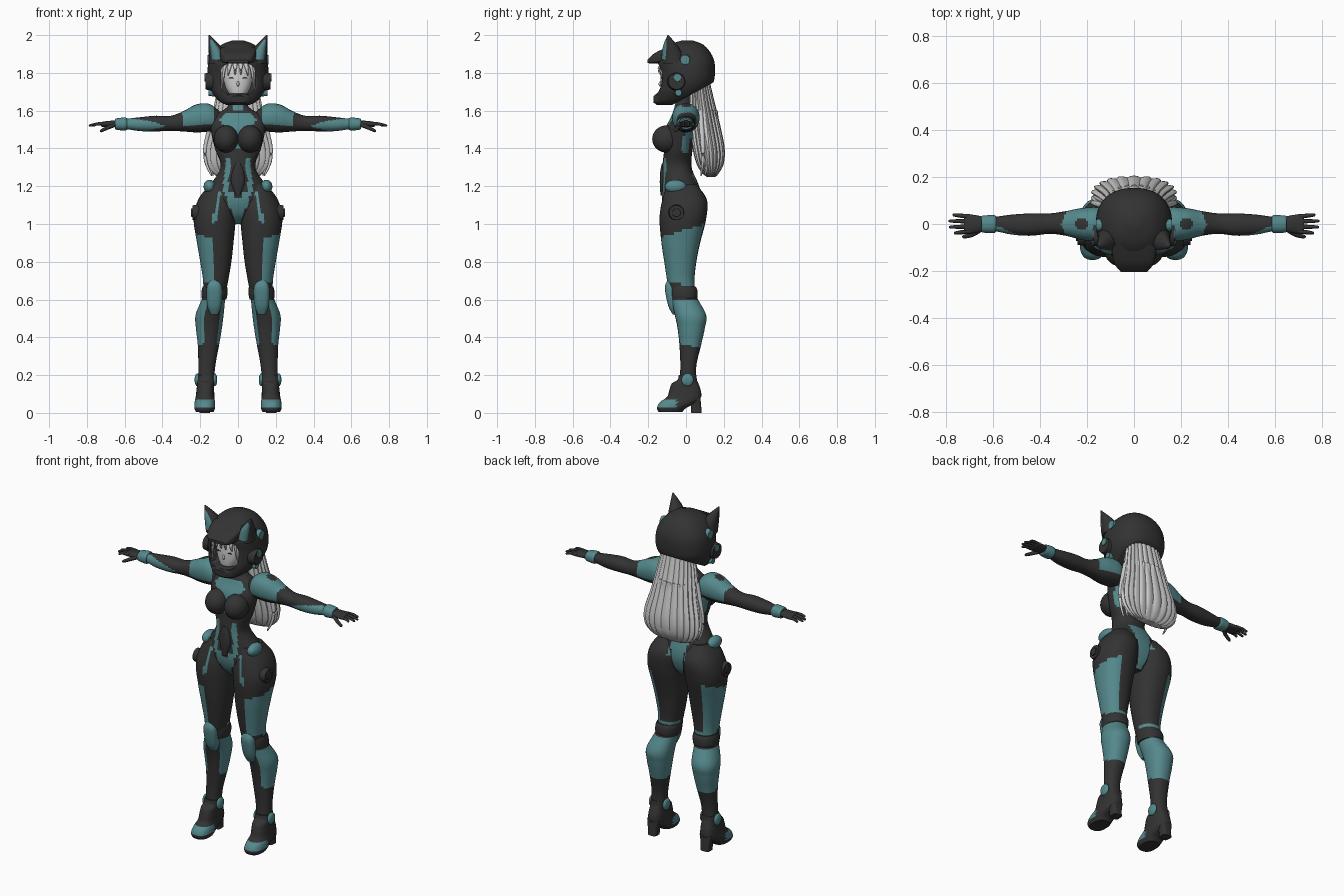
import bpy, bmesh, math
from mathutils import Vector, Matrix

if "Cube" in bpy.data.objects:
    bpy.data.objects.remove(bpy.data.objects["Cube"])


def make_material(name, colour):
    mat = bpy.data.materials.new(name)
    mat.use_nodes = True
    mat.diffuse_color = (*colour, 1)
    mat.node_tree.nodes["Principled BSDF"].inputs["Base Color"].default_value = (*colour, 1)
    return mat


MATERIALS = [make_material("dark suit", (.033, .033, .034)),
             make_material("teal armour", (.09, .25, .265)),
             make_material("pale hair and skin", (.6, .6, .6))]
DARK, TEAL, PALE = range(3)
AXES = {"x": lambda t, a, b: (t, a, b), "y": lambda t, a, b: (a, t, b), "z": lambda t, a, b: (a, b, t)}


def finish(name, bm, paint=DARK, mirror=False, angle=40):
    """Turn a bmesh into a shaded object; paint is a colour or a rule on centre and normal."""
    bmesh.ops.recalc_face_normals(bm, faces=bm.faces[:])
    bm.normal_update()
    for face in bm.faces:
        face.material_index = paint(face.calc_center_median(), face.normal) if callable(paint) else paint
    mesh = bpy.data.meshes.new(name)
    bm.to_mesh(mesh)
    bm.free()
    for mat in MATERIALS:
        mesh.materials.append(mat)
    mesh.shade_smooth()
    mesh.set_sharp_from_angle(angle=math.radians(angle))
    obj = bpy.data.objects.new(name, mesh)
    bpy.context.scene.collection.objects.link(obj)
    if mirror:
        mod = obj.modifiers.new("Mirror", "MIRROR")
        mod.use_mirror_merge = False
    return obj


def spline(rows, steps):
    """Smooth the rows with a Catmull-Rom curve."""
    rows = [Vector(r) for r in rows]
    padded = [rows[0]] + rows + [rows[-1]]
    out = []
    for p, q, r, s in zip(padded, padded[1:], padded[2:], padded[3:]):
        for i in range(steps):
            u = i / steps
            out.append(q + (r - p) * (u / 2) + (p * 2 - q * 5 + r * 4 - s) * (u * u / 2)
                       + (q * 3 - p - r * 3 + s) * (u ** 3 / 2))
    return out + [rows[-1]]


def loft_mesh(rows, axis="z", sides=40, steps=6, power=2.2, flutes=0):
    """Rows hold: position, low and high on the first cross axis, low and high on the second."""
    bm = bmesh.new()
    rings = []
    for t, a0, a1, b0, b1 in spline(rows, steps):
        ring = []
        for i in range(sides):
            ang = math.tau * i / sides
            c, s = math.cos(ang), math.sin(ang)
            wave = 1 + .09 * (abs(math.sin(ang * flutes)) - 1) if flutes else 1
            a = (a0 + a1) / 2 + (a1 - a0) / 2 * wave * math.copysign(abs(c) ** (2 / power), c)
            b = (b0 + b1) / 2 + (b1 - b0) / 2 * wave * math.copysign(abs(s) ** (2 / power), s)
            ring.append(bm.verts.new(AXES[axis](t, a, b)))
        rings.append(ring)
    for low, high in zip(rings, rings[1:]):
        for i in range(sides):
            j = (i + 1) % sides
            bm.faces.new((low[i], low[j], high[j], high[i]))
    bm.faces.new(rings[0])
    bm.faces.new(rings[-1])
    return bm


def loft(name, rows, paint=DARK, mirror=False, **kw):
    return finish(name, loft_mesh(rows, **kw), paint, mirror)


def even(rows):
    """Rows with one half width instead of two sides."""
    return [(t, -w, w, b0, b1) for t, w, b0, b1 in rows]


def ball(name, loc, size, paint, mirror=True):
    bm = bmesh.new()
    bmesh.ops.create_uvsphere(bm, u_segments=28, v_segments=18, radius=1,
                              matrix=Matrix.Translation(loc) @ Matrix.Diagonal((*size, 1)))
    return finish(name, bm, paint, mirror)


def disc(name, loc, radius, depth, paint):
    bm = bmesh.new()
    bmesh.ops.create_cone(bm, cap_ends=True, segments=28, radius1=radius, radius2=radius * .85, depth=depth,
                          matrix=Matrix.Translation(loc) @ Matrix.Rotation(math.pi / 2, 4, "Y"))
    return finish(name, bm, paint, True)


def strand(name, points, radius, paint, mirror=True, tip=.6):
    """Round tapering rod through the points."""
    bm = bmesh.new()
    path = spline(points, 5)
    rings = []
    for i, p in enumerate(path):
        way = (path[min(i + 1, len(path) - 1)] - path[max(i - 1, 0)]).to_track_quat("Z", "Y")
        u = i / (len(path) - 1)
        r = radius * (1 + (tip - 1) * u) * (.5 if i == len(path) - 1 else 1)
        rings.append([bm.verts.new(p + way @ Vector((r * math.cos(k * math.tau / 10), r * math.sin(k * math.tau / 10), 0)))
                      for k in range(10)])
    for low, high in zip(rings, rings[1:]):
        for k in range(10):
            bm.faces.new((low[k], low[k - 9], high[k - 9], high[k]))
    bm.faces.new(rings[0])
    bm.faces.new(rings[-1])
    return finish(name, bm, paint, mirror, 50)


# Torso and neck
def torso_paint(c, n):
    x, z = abs(c.x), c.z
    if c.y < -.02:
        chest = 1.5 < z < 1.585 and x < .1 - abs(z - 1.55)
        line = 1.4 < z < 1.5 and x < .012
        belly = 1.17 < z < 1.35 and abs(x - .055 + (z - 1.3) * .1) < .013
        groin = z < 1.17 and x < .02 + .35 * (z - 1.02) and x > .5 * (z - 1.12)
        collar = 1.6 < z < 1.64 and x < .028
        return TEAL if chest or line or belly or groin or collar else DARK
    side = 1.38 < z < 1.47 and abs(n.x) > .5
    blade = 1.45 < z < 1.59 and .05 < x < .13 and c.y > 0
    tail = z < 1.26 and x < .02 + .2 * (z - 1.02) and c.y > 0
    return TEAL if side or blade or tail else DARK


loft("torso", even([(1, .04, -.05, .04), (1.05, .12, -.1, .07), (1.12, .175, -.125, .085), (1.2, .15, -.125, .07),
                    (1.3, .092, -.125, .03), (1.4, .122, -.115, .035), (1.5, .145, -.11, .045),
                    (1.565, .145, -.08, .045), (1.605, .075, -.065, .035), (1.64, .048, -.058, .03),
                    (1.72, .048, -.055, .03)]), torso_paint, sides=64, steps=8)
ball("bust", (.063, -.102, 1.45), (.066, .077, .072), DARK)
loft("belly_plate", even([(1.15, .012, -.135, -.1), (1.22, .036, -.139, -.1), (1.28, .03, -.136, -.1),
                          (1.32, .015, -.128, -.1)]), DARK)


# Legs
def leg_paint(c, n):
    z = c.z
    thigh = .69 < z < .97 + c.y * .3 and n.x > (.12 if n.y < 0 else .3)
    stripe = 1 < z < 1.17 and n.y < -.3 and abs(c.x - .11 + (z - 1.1) * .2) < .01
    calf = .36 - c.y * .2 < z < .6 and (n.x > .3 or n.y > .15 or n.x < -.75)
    band = .675 < z < .695 and n.y > 0
    seat = 1.12 < z and c.x < .06 and n.y > .2
    return TEAL if thigh or stripe or calf or band or seat else DARK


loft("legs", [(1.21, .05, .15, -.1, .055), (1.13, .012, .21, -.125, .11), (1.03, .012, .235, -.14, .107),
              (.9, .024, .217, -.13, .075), (.8, .035, .2, -.115, .055), (.7, .052, .185, -.1, .045),
              (.62, .066, .187, -.085, .055), (.52, .076, .224, -.06, .106), (.45, .085, .223, -.045, .1),
              (.36, .1, .213, -.035, .08), (.25, .12, .21, -.03, .055), (.15, .128, .212, -.035, .055)],
     leg_paint, True, sides=56, steps=9)
loft("knee_plates", [(.52, .105, .145, -.07, -.03), (.57, .088, .163, -.095, -.02), (.66, .084, .166, -.112, -.03),
                     (.7, .1, .15, -.1, -.05)], TEAL, True, power=3)
loft("knee_bands", [(.6, .062, .19, -.08, .058), (.62, .057, .194, -.085, .062), (.65, .055, .192, -.088, .06),
                    (.67, .058, .186, -.085, .05)], DARK, True)
ball("hip_plates", (.15, -.055, 1.198), (.032, .057, .036), TEAL)
disc("hip_pods", (.223, -.05, 1.06), .045, .036, DARK)
disc("hip_pod_caps", (.238, -.05, 1.06), .025, .02, DARK)


# Boots
def boot_paint(c, n):
    return TEAL if c.y < -.05 and .028 < c.z < .068 and n.z > -.2 else DARK


loft("boots", [(.004, .13, .222, -.145, -.02), (.025, .122, .231, -.153, 0), (.055, .122, .23, -.14, .055),
               (.085, .125, .224, -.1, .08), (.12, .126, .22, -.088, .078), (.155, .127, .216, -.075, .066),
               (.175, .126, .214, -.045, .058), (.2, .126, .212, -.038, .055)], boot_paint, True, power=2.6)
loft("boot_heels", [(0, .148, .204, .028, .083), (.04, .146, .206, .025, .08), (.09, .135, .214, .02, .075)],
     DARK, True, power=4, sides=24)
for side in (-1, 1):
    ball("ankle_guards", (.17 + side * .046, .008, .175), (.014, .032, .034), TEAL)


# Arms
def arm_paint(c, n):
    spot = math.hypot(c.x - .225, c.y) < .027 and n.z > 0
    shoulder = .13 < c.x < .31 - abs(c.y) * .4 and n.z > -.35 and not spot
    forearm = .39 < c.x < .6 and n.y < -.2 and abs(n.z + .3) < (c.x - .38) * 7
    return TEAL if shoulder or forearm else DARK


loft("arms", [(.09, -.05, .045, 1.5, 1.59), (.15, -.072, .07, 1.49, 1.635), (.22, -.068, .068, 1.485, 1.633),
              (.29, -.05, .055, 1.49, 1.597), (.36, -.042, .045, 1.493, 1.572), (.44, -.05, .045, 1.49, 1.573),
              (.52, -.045, .04, 1.492, 1.565), (.59, -.031, .031, 1.502, 1.557), (.65, -.028, .03, 1.508, 1.55)],
     arm_paint, True, axis="x", steps=9)
loft("wrist_cuffs", [(.588, -.034, .034, 1.499, 1.56), (.6, -.039, .038, 1.495, 1.564), (.64, -.037, .036, 1.498, 1.56),
                     (.65, -.032, .032, 1.503, 1.555)], TEAL, True, axis="x")
loft("palms", [(.63, -.026, .028, 1.513, 1.547), (.67, -.037, .037, 1.513, 1.547), (.715, -.042, .042, 1.514, 1.542),
               (.725, -.035, .035, 1.518, 1.538)], DARK, True, axis="x")
for i, reach in enumerate((.772, .79, .788, .765)):
    y = (1.5 - i) * .021
    strand("fingers", [(.7, y, 1.53), (.745, y * 1.15, 1.53), (reach, y * 1.25, 1.52)], .0105, DARK)
strand("thumbs", [(.655, -.022, 1.525), (.69, -.045, 1.51), (.73, -.055, 1.49)], .013, DARK)

# Helmet shell, trimmed at the nape and hollowed for the face
bm = loft_mesh(even([(1.63, .06, -.155, -.06), (1.65, .1, -.166, .03), (1.7, .14, -.162, .11), (1.75, .158, -.15, .145),
                     (1.8, .162, -.147, .153), (1.86, .155, -.155, .15), (1.91, .128, -.135, .128),
                     (1.95, .085, -.085, .09), (1.972, .03, -.02, .035)]), sides=56, steps=5, power=2.3)
cut = bmesh.ops.bisect_plane(bm, geom=bm.verts[:] + bm.edges[:] + bm.faces[:], plane_co=(0, 0, 1.67),
                             plane_no=(0, -.55, 1), clear_inner=True)
bmesh.ops.holes_fill(bm, edges=[e for e in cut["geom_cut"] if isinstance(e, bmesh.types.BMEdge)])
helmet = finish("helmet", bm)
cutter = loft("face_opening_cutter", even([(-.3, .093, 1.685, 1.852), (-.04, .093, 1.685, 1.852)]),
              axis="y", steps=1, power=3.5)
mod = helmet.modifiers.new("Face opening", "BOOLEAN")
mod.operation, mod.solver, mod.object = "DIFFERENCE", "EXACT", cutter
hollow = bpy.data.meshes.new_from_object(helmet.evaluated_get(bpy.context.evaluated_depsgraph_get()))
helmet.modifiers.clear()
helmet.data = hollow
bpy.data.objects.remove(cutter)

# Helmet fittings
loft("visor_brim", even([(-.205, .055, 1.852, 1.868), (-.165, .085, 1.85, 1.905), (-.09, .1, 1.86, 1.94)]),
     axis="y", power=5)
loft("chin_guard", even([(-.172, .04, 1.642, 1.678), (-.15, .068, 1.635, 1.69), (-.1, .09, 1.64, 1.69)]),
     axis="y", power=4)
disc("helmet_pods", (.153, -.05, 1.755), .05, .04, DARK)
disc("helmet_pod_caps", (.168, -.045, 1.775), .024, .02, TEAL)
disc("jaw_caps", (.14, -.04, 1.695), .02, .03, TEAL)
disc("temple_caps", (.147, -.005, 1.87), .029, .03, TEAL)
loft("cat_ears", [(1.85, .045, .155, -.125, .005), (1.93, .083, .155, -.118, -.035), (2, .149, .157, -.099, -.092)],
     DARK, True, power=2)
loft("inner_ears", [(1.87, .072, .138, -.13, -.08), (1.93, .099, .146, -.124, -.08), (1.978, .138, .15, -.109, -.095)],
     TEAL, True, power=2)

# Face and fringe
loft("face", even([(1.66, .02, -.125, -.05), (1.685, .045, -.132, -.03), (1.73, .068, -.136, -.02),
                   (1.79, .076, -.134, -.02), (1.86, .065, -.12, -.02)]), PALE)
ball("nose", (0, -.135, 1.742), (.007, .01, .014), PALE, False)
ball("lashes", (.034, -.13, 1.772), (.017, .005, .003), DARK)
for x, sway, low in ((.015, .0, 1.79), (.04, .012, 1.785), (.062, .018, 1.74), (.078, .008, 1.69)):
    strand("fringe", [(x, -.12, 1.855), (x + sway * .6, -.147 + x * .3, 1.82), (x + sway, -.14 + x * .3, low)],
           .014, PALE, tip=.15)

# Long hair
loft("long_hair", even([(1.78, .1, .02, .12), (1.66, .122, .015, .148), (1.52, .15, .02, .182), (1.4, .182, .035, .205),
                        (1.32, .178, .055, .2), (1.27, .14, .085, .175), (1.25, .09, .11, .155)]),
     PALE, sides=132, steps=5, flutes=11)
for i in range(7):
    ang = i * .24
    x, y = math.sin(ang) * .165, .075 + math.cos(ang) * .105
    strand("hair_locks", [(x * .75, y * .85, 1.6), (x * 1.04, y, 1.42), (x * 1.04, y, 1.33), (x * .85, y * .9, 1.255)],
           .015, PALE, tip=.3)
